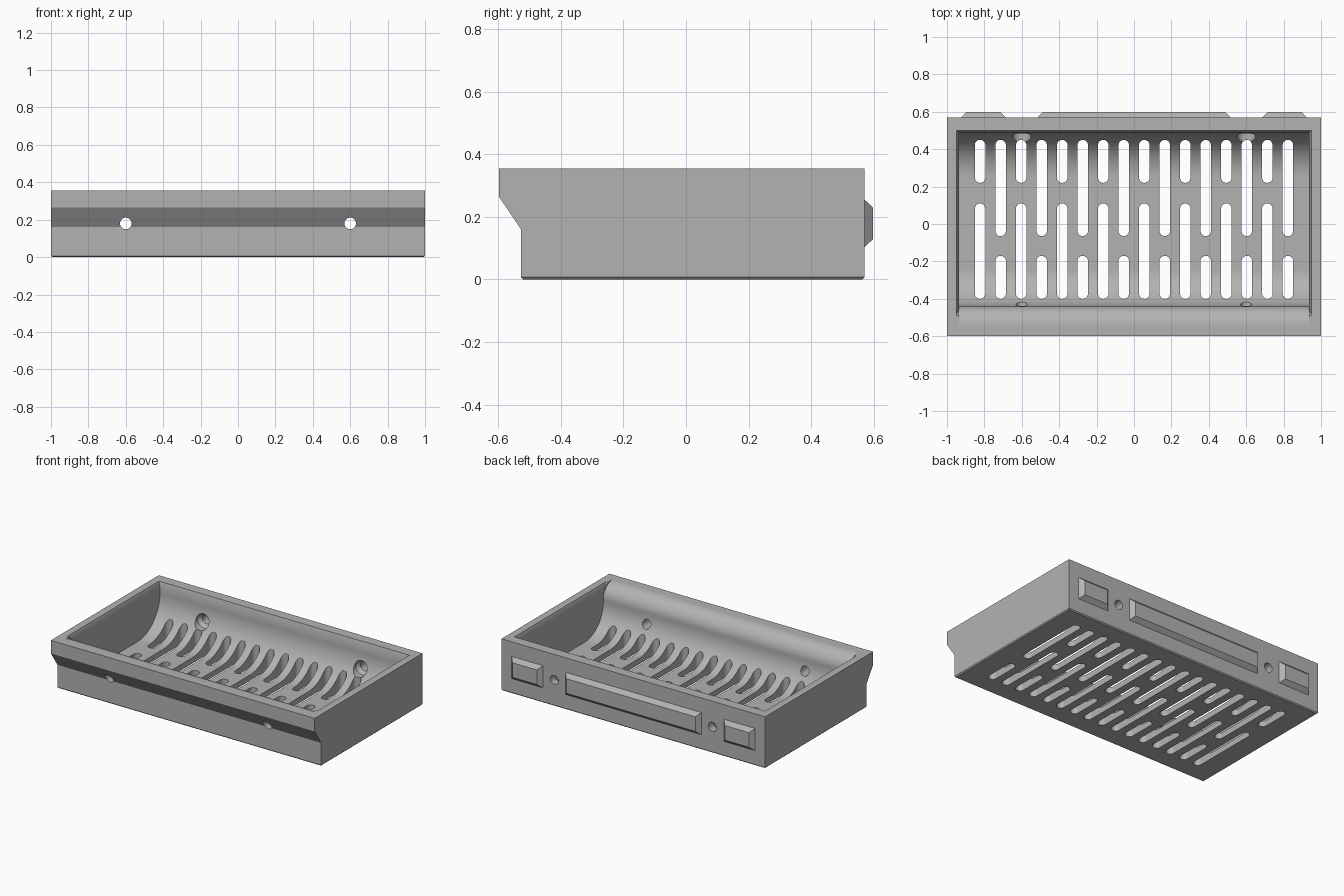
import bpy, bmesh
from math import sin, cos, pi, radians
from mathutils import Matrix, Vector

cube = bpy.data.objects.get("Cube")
if cube:
    bpy.data.objects.remove(cube)

grey = bpy.data.materials.new("plain grey")
grey.use_nodes = True
COLOUR = (0.45, 0.45, 0.45, 1)
grey.diffuse_color = COLOUR
grey.node_tree.nodes["Principled BSDF"].inputs["Base Color"].default_value = COLOUR


def make(name, bm):
    bmesh.ops.recalc_face_normals(bm, faces=bm.faces)
    mesh = bpy.data.meshes.new(name)
    bm.to_mesh(mesh)
    bm.free()
    mesh.materials.append(grey)
    ob = bpy.data.objects.new(name, mesh)
    bpy.context.collection.objects.link(ob)
    return ob


def loft(bm, *rings):
    """Skin matching rings of points and cap both ends."""
    rows = [[bm.verts.new(p) for p in ring] for ring in rings]
    n = len(rows[0])
    for a, b in zip(rows, rows[1:]):
        for i in range(n):
            j = (i + 1) % n
            bm.faces.new((a[i], a[j], b[j], b[i]))
    bm.faces.new(rows[0])
    bm.faces.new(rows[-1])


def arc(cy, cz, r, start, end, steps=20):
    angles = [radians(start + (end - start) * i / steps) for i in range(steps + 1)]
    return [(cy + r * cos(a), cz + r * sin(a)) for a in angles]


def along_x(profile, half):
    return [[(x, y, z) for y, z in profile] for x in (-half, half)]


def rect_z(x, y0, y1, z):
    return [(-x, y0, z), (x, y0, z), (x, y1, z), (-x, y1, z)]


def cut(target, cutter):
    mod = target.modifiers.new("cut", 'BOOLEAN')
    mod.operation = 'DIFFERENCE'
    mod.solver = 'EXACT'
    mod.object = cutter
    bpy.context.view_layer.objects.active = target
    bpy.ops.object.modifier_apply(modifier=mod.name)
    bpy.data.objects.remove(cutter)


# Outer body with overhanging front lip and a fine chamfer round the base
FRONT, BACK, TOP, C = -0.527, 0.57, 0.355, 0.007
bm = bmesh.new()
loft(bm, *along_x([(FRONT, C), (BACK, C), (BACK, TOP), (-0.598, TOP),
                   (-0.598, 0.265), (FRONT, 0.16)], 1))
tray = make("tray_body", bm)
base = bmesh.new()
base.from_mesh(tray.data)
bottom = min(base.faces, key=lambda f: f.calc_center_median().z)
bottom_out = bmesh.ops.extrude_discrete_faces(base, faces=[bottom])["faces"][0]
for v in bottom_out.verts:
    v.co = (v.co.x - C * (1 if v.co.x > 0 else -1),
            v.co.y - C * (1 if v.co.y > 0 else -1), 0)
bmesh.ops.recalc_face_normals(base, faces=base.faces)
base.to_mesh(tray.data)
base.free()

# Basin: rounded front lip, curved front and back, flat floor
FLOOR, INNER = 0.04, 0.935
bm = bmesh.new()
profile = ([(-0.54, 0.4)] + arc(-0.54, 0.255, 0.1, 90, 0)
           + arc(-0.24, FLOOR + 0.2, 0.2, 180, 270)
           + arc(0.25, FLOOR + 0.24, 0.24, 270, 360) + [(0.49, 0.4)])
loft(bm, *along_x(profile, INNER))
cut(tray, make("basin_cutter", bm))

# Steep bevel round the rim
bm = bmesh.new()
loft(bm, rect_z(0.918, -0.405, 0.479, 0.28), rect_z(0.952, -0.495, 0.502, 0.36))
cut(tray, make("rim_cutter", bm))

# Staggered drain slots
bm = bmesh.new()
R = 0.028
for i in range(16):
    x = (i - 7.5) * 0.1097
    spans = [(-0.4, 0.11), (0.22, 0.45)] if i % 2 == 0 else [(-0.4, -0.17), (-0.065, 0.45)]
    for y0, y1 in spans:
        outline = ([(x + a, b) for a, b in arc(0, y1 - R, R, 0, 180, 12)]
                   + [(x + a, b) for a, b in arc(0, y0 + R, R, 180, 360, 12)])
        loft(bm, *[[(a, b, z) for a, b in outline] for z in (-0.1, 0.345)])
cut(tray, make("slot_cutter", bm))

# Screw holes through front and back, countersunk inside the back wall
bm = bmesh.new()
for x in (-0.6, 0.6):
    loft(bm, *[[(x + a, y, b) for a, b in arc(0, 0.18, r, 0, 348.75, 31)]
               for y, r in ((-0.7, 0.031), (0.3, 0.031), (0.31, 0.05),
                            (0.49, 0.05), (0.515, 0.031), (0.7, 0.031))])
cut(tray, make("screw_hole_cutter", bm))

# Bevelled raised pads on the back
for name, x, half in (("back_pad_centre", 0, 0.515),
                      ("back_pad_left", 0.805, 0.118), ("back_pad_right", -0.805, 0.118)):
    bm = bmesh.new()
    rings = []
    for y, inset in ((BACK - 0.005, 0), (BACK, 0), (0.598, 0.026)):
        w, h = half - inset, 0.076 - inset
        rings.append([(x - w, y, 0.179 - h), (x + w, y, 0.179 - h),
                      (x + w, y, 0.179 + h), (x - w, y, 0.179 + h)])
    loft(bm, *rings)
    make(name, bm)

# Smooth the curves and keep the edges crisp
bpy.ops.object.select_all(action='DESELECT')
tray.select_set(True)
bpy.context.view_layer.objects.active = tray
bpy.ops.object.shade_smooth_by_angle(angle=radians(25))
weighted = tray.modifiers.new("even_normals", 'WEIGHTED_NORMAL')
weighted.keep_sharp = True
